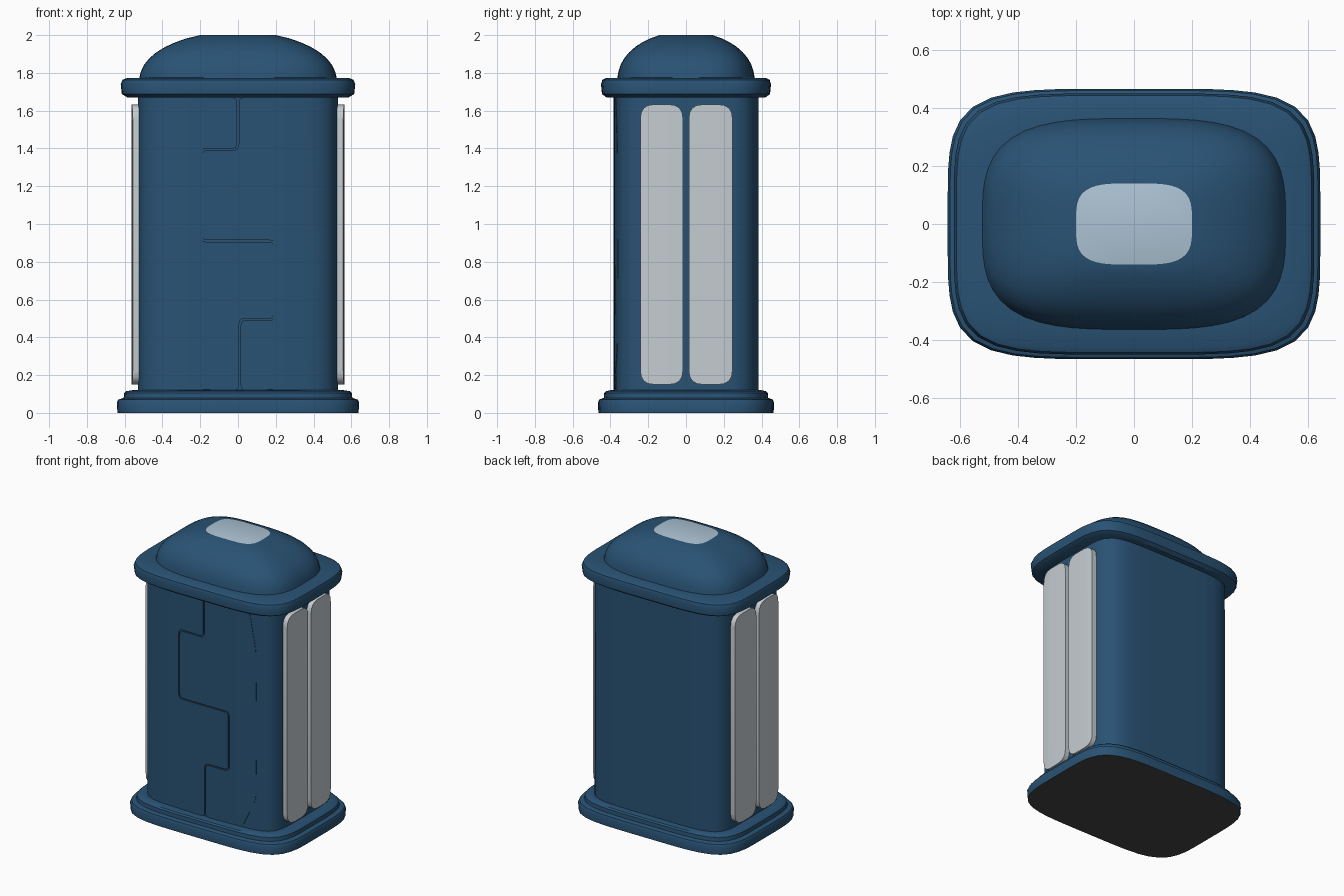
import bpy, bmesh, math
from mathutils import Vector

if "Cube" in bpy.data.objects:
    bpy.data.objects.remove(bpy.data.objects["Cube"])


def material(name, rgb):
    m = bpy.data.materials.new(name)
    m.diffuse_color = (*rgb, 1)
    m.use_nodes = True
    m.node_tree.nodes["Principled BSDF"].inputs["Base Color"].default_value = m.diffuse_color
    return m


BLUE = material("deep_blue", (0.022, 0.085, 0.175))
PALE = material("pale_grey", (0.56, 0.61, 0.64))
SKY = material("pale_sky_blue", (0.42, 0.55, 0.66))
DARK = material("dark_grey", (0.06, 0.06, 0.06))


def finish(name, bm, mats, angle=35):
    bmesh.ops.recalc_face_normals(bm, faces=bm.faces)
    me = bpy.data.meshes.new(name)
    bm.to_mesh(me)
    bm.free()
    for m in mats:
        me.materials.append(m)
    me.shade_smooth()
    me.set_sharp_from_angle(angle=math.radians(angle))
    ob = bpy.data.objects.new(name, me)
    bpy.context.collection.objects.link(ob)
    return ob


def loft(name, rings, mats=(BLUE,), bottom=0, top=0, cy=0.0, count=64):
    """Stack bulging rounded rectangles: each ring is (z, half x, half y, squareness)."""
    bm = bmesh.new()
    loops = []
    for z, hx, hy, n in rings:
        loop = []
        for i in range(count):
            t = 2 * math.pi * i / count
            c, s = math.cos(t), math.sin(t)
            r = (abs(c) ** n + abs(s) ** n) ** (-1 / n)
            loop.append(bm.verts.new((hx * r * c, cy + hy * r * s, z)))
        loops.append(loop)
    for a, b in zip(loops, loops[1:]):
        for i in range(count):
            j = (i + 1) % count
            bm.faces.new((a[i], a[j], b[j], b[i]))
    bm.faces.new(loops[0][::-1]).material_index = bottom
    bm.faces.new(loops[-1]).material_index = top
    return finish(name, bm, mats)


def rounded(points, radius, steps=4):
    """Round every corner of a closed outline."""
    out = []
    for i, p in enumerate(points):
        p = Vector(p)
        a = Vector(points[i - 1]) - p
        b = Vector(points[(i + 1) % len(points)]) - p
        a = p + a.normalized() * min(radius, a.length * 0.45)
        b = p + b.normalized() * min(radius, b.length * 0.45)
        for k in range(steps + 1):
            t = k / steps
            out.append(a * (1 - t) ** 2 + p * 2 * t * (1 - t) + b * t * t)
    return out


def plate(name, outline, place, thick, mat):
    """Flat outline (u, z), sliced along u, bent with place(u, z, lift)."""
    bm = bmesh.new()
    bm.faces.new([bm.verts.new((p[0], 0, p[1])) for p in outline])
    for k in range(-9, 10):
        bmesh.ops.bisect_plane(bm, geom=bm.verts[:] + bm.edges[:] + bm.faces[:], dist=1e-5,
                               plane_co=(k * 0.05 + 0.001, 0, 0), plane_no=(1, 0, 0))
    front = bm.faces[:]
    back = bmesh.ops.extrude_face_region(bm, geom=front, use_keep_orig=True)
    inner = {v for v in back["geom"] if isinstance(v, bmesh.types.BMVert)}
    for v in bm.verts:
        v.co = place(v.co.x, v.co.z, -thick if v in inner else 0)
    return finish(name, bm, (mat,))


# Body dimensions
BX, BY, SQ, CY = 0.53, 0.38, 6, 0.005

# Stepped base, dark underneath
loft("base_foot", [(0, 0.638, 0.464, 4.8), (0.055, 0.642, 0.466, 4.8),
                   (0.07, 0.634, 0.46, 4.8), (0.078, 0.61, 0.44, 4.8)],
     (BLUE, DARK), bottom=1)
loft("base_step", [(0.07, 0.606, 0.436, 4.8), (0.105, 0.603, 0.433, 4.8),
                   (0.115, 0.592, 0.424, 4.8), (0.12, 0.56, 0.40, 4.8)])

# Cabin body
loft("body", [(0.115, BX, BY, SQ), (1.68, BX, BY, SQ)], cy=CY)

# Roof rim
loft("roof_rim", [(1.67, 0.585, 0.42, 4.8), (1.688, 0.615, 0.445, 4.8),
                  (1.74, 0.621, 0.45, 4.8), (1.763, 0.612, 0.443, 4.8),
                  (1.772, 0.59, 0.425, 4.8), (1.775, 0.50, 0.34, 4)])

# Domed roof with a pale skylight on top
dome = [(1.765, 0.525, 0.365, 3.3)]
for k in range(1, 9):
    t = k / 8
    a = t * math.radians(68)
    w = (math.cos(a) - math.cos(math.radians(68))) / (1 - math.cos(math.radians(68)))
    dome.append((1.77 + 0.23 * math.sin(a) / math.sin(math.radians(68)),
                 0.2 + 0.32 * w, 0.14 + 0.222 * w, 3.3 + 0.4 * t))
loft("dome_roof", dome, (BLUE, SKY), top=1)


# Interlocking doors, bulging slightly out of the front wall
def on_front(x, z, lift):
    wall = BY * (1 - abs(x / BX) ** SQ) ** (1 / SQ)
    bulge = 0.010 * (1 - (x / 0.41) ** 2)
    return (x, CY - wall - bulge - lift, z)


G = 0.004
seam = [(0, 1.67), (0, 1.395), (-0.195, 1.395), (-0.195, 0.91),
        (0.195, 0.91), (0.195, 0.495), (0.01, 0.495), (0.01, 0.12)]
shift = [(0, 0), (0, 1), (0, 1), (0, 1), (0, -1), (0, -1), (0, -1), (0, 0)]


def door_outline(side):
    edge = [(x + side * G, z + (-side * G if 0 < i < 3 else side * G if i < 5 else -side * G)
             * (0 if i in (0, 7) else 1)) for i, (x, z) in enumerate(seam)]
    # left door lies below the upper jog, above the middle one
    edge = [(x + side * G, z + (0 if i in (0, 7) else side * G * (1 if i in (3, 4) else -1)))
            for i, (x, z) in enumerate(seam)]
    outer = [(0.30, 0.125), (0.395, 0.34), (0.40, 0.8), (0.395, 1.4), (0.35, 1.67)]
    return rounded(edge + [(side * x, z) for x, z in outer], 0.03)


plate("left_door", door_outline(-1), on_front, 0.02, BLUE)
plate("right_door", door_outline(1), on_front, 0.02, BLUE)

# Two tall pale panels on each side wall
for side, label in ((1, "right"), (-1, "left")):
    def on_side(y, z, lift):
        wall = BX * (1 - abs((y - CY) / BY) ** SQ) ** (1 / SQ)
        return (side * (wall + 0.034 + lift), y, z)
    for y0, y1, where in ((-0.242, -0.016, "front"), (0.015, 0.246, "back")):
        box = [(y0, 0.15), (y1, 0.15), (y1, 1.633), (y0, 1.633)]
        plate(f"{label}_{where}_panel", rounded(box, 0.075), on_side, 0.05, PALE)
